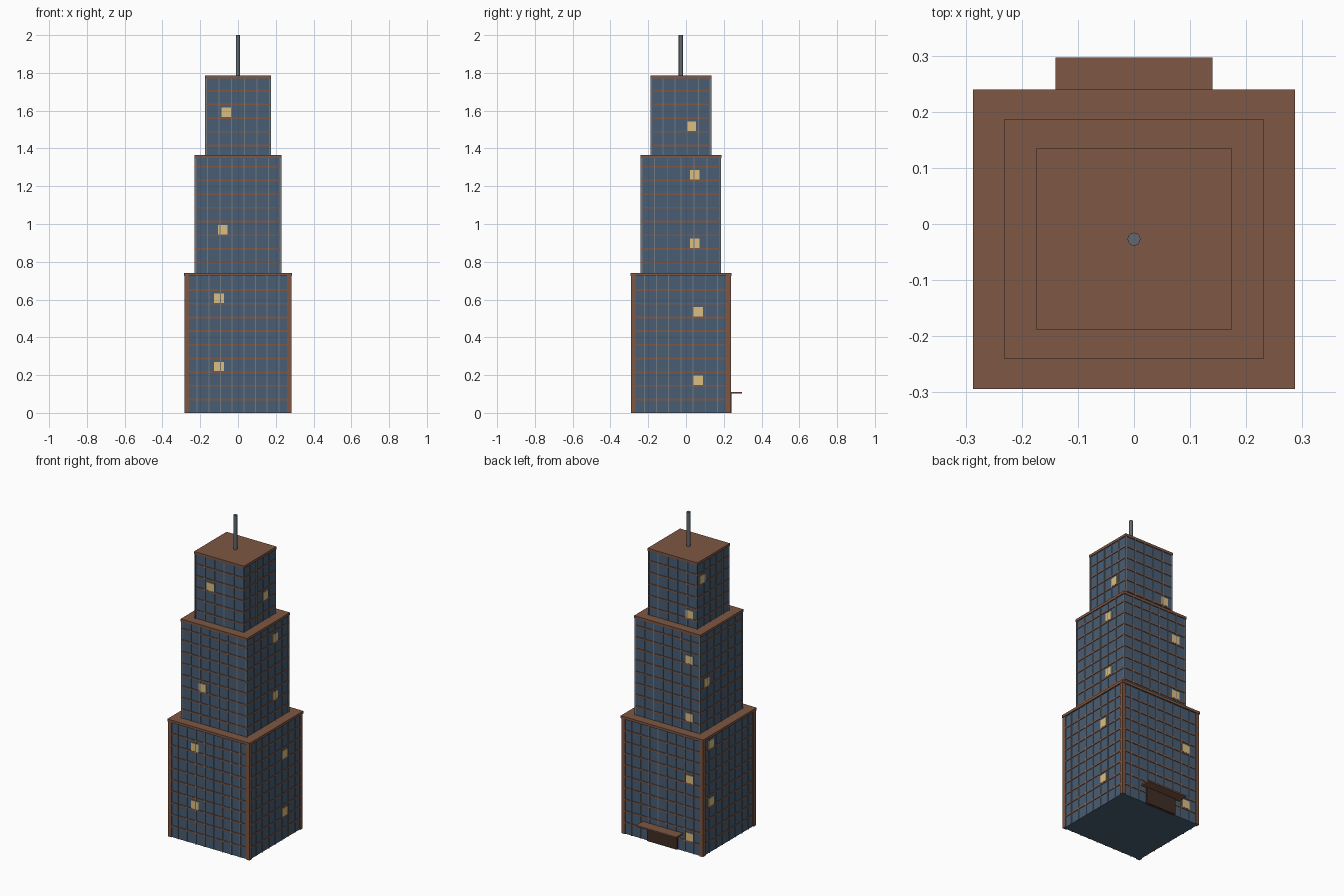
import bpy, bmesh, math
from mathutils import Matrix, Vector

if "Cube" in bpy.data.objects:
    bpy.data.objects.remove(bpy.data.objects["Cube"])

CY = -0.027          # tower axis in y
FLOOR = 0.0725       # storey height


def material(name, rgb):
    m = bpy.data.materials.new(name)
    m.diffuse_color = (*rgb, 1)
    m.use_nodes = True
    m.node_tree.nodes["Principled BSDF"].inputs["Base Color"].default_value = m.diffuse_color
    return m


GLASS = material("blue_glass", (0.065, 0.11, 0.175))
BROWN = material("brown_stone", (0.21, 0.095, 0.057))
STEEL = material("grey_mullion", (0.17, 0.19, 0.21))
LIGHT = material("lit_window", (0.72, 0.52, 0.22))
DOOR = material("dark_door", (0.05, 0.028, 0.018))
METAL = material("mast_metal", (0.12, 0.14, 0.16))


def boxes(name, items, mat):
    """One object from (min corner, max corner) boxes."""
    bm = bmesh.new()
    for lo, hi in items:
        lo, hi = Vector(lo), Vector(hi)
        bmesh.ops.create_cube(bm, size=1, matrix=Matrix.Translation((lo + hi) / 2)
                              @ Matrix.Diagonal((*(hi - lo), 1)))
    me = bpy.data.meshes.new(name)
    bm.to_mesh(me)
    bm.free()
    me.materials.append(mat)
    ob = bpy.data.objects.new(name, me)
    bpy.context.collection.objects.link(ob)
    return ob


def block(hx, hy, z0, z1):
    return (-hx, CY - hy, z0), (hx, CY + hy, z1)


def on_face(face, hx, hy, u, half_u, z0, z1, out):
    """Box straddling a facade: u runs along x (front/back) or y (sides)."""
    if face in ("front", "back"):
        y = CY + (hy if face == "back" else -hy)
        return (u - half_u, y - out, z0), (u + half_u, y + out, z1)
    x = hx if face == "right" else -hx
    return (x - out, CY + u - half_u, z0), (x + out, CY + u + half_u, z1)


# base z, roof z, glass half sizes, roof half sizes
TIERS = [("lower", 0.0, 0.74, 0.278, 0.258, 0.287, 0.267),
         ("middle", 0.725, 1.365, 0.225, 0.209, 0.231, 0.214),
         ("upper", 1.345, 1.785, 0.169, 0.157, 0.174, 0.162)]
# face: (first lit storey, offset as a share of the half width)
LIT = {"front": (3, -0.36), "right": (2, 0.35), "back": (1, -0.68), "left": (4, 0.69)}

for name, z0, z1, hx, hy, rx, ry in TIERS:
    top = z1 - 0.016
    boxes(name + "_glass_body", [block(hx, hy, z0, top)], GLASS)
    boxes(name + "_roof_slab", [block(rx, ry, top, z1)], BROWN)

    # floor bands wrapping the tower
    bands, k = [], 1
    while z0 + k * FLOOR < top - 0.005:
        z = z0 + k * FLOOR - 0.002
        bands.append(block(hx + 0.0035, hy + 0.0035, z - 0.0045, z + 0.0045))
        k += 1
    boxes(name + "_floor_bands", bands, BROWN)

    # vertical mullions and scattered lit windows
    mullions, windows = [], []
    for face, (first, share) in LIT.items():
        h = hx if face in ("front", "back") else hy
        n = round(2 * h / 0.065)
        for i in range(n + 1):
            mullions.append(on_face(face, hx, hy, -h + 2 * h * i / n, 0.0025, z0, top, 0.0045))
        for s in (first, first + 5):
            zc = z0 + s * FLOOR + 0.028
            if zc + 0.02 < top:
                windows.append(on_face(face, hx, hy, h * share, 0.026,
                                       zc - 0.025, min(zc + 0.025, top), 0.004))
    boxes(name + "_mullions", mullions, STEEL)
    boxes(name + "_lit_windows", windows, LIGHT)

# corner columns of the lowest tier
boxes("corner_columns",
      [((sx * 0.272 - 0.012, CY + sy * 0.252 - 0.012, 0),
        (sx * 0.272 + 0.012, CY + sy * 0.252 + 0.012, 0.724))
       for sx in (-1, 1) for sy in (-1, 1)], BROWN)

# entrance at the back
boxes("entrance_door", [((-0.105, 0.22, 0), (0.105, 0.24, 0.102))], DOOR)
boxes("entrance_canopy", [((-0.14, 0.225, 0.102), (0.14, 0.297, 0.111))], BROWN)

# roof mast
bpy.ops.mesh.primitive_cylinder_add(vertices=16, radius=0.0115, depth=0.22,
                                    location=(0, CY, 1.89))
mast = bpy.context.object
mast.name = "roof_mast"
mast.data.materials.append(METAL)
bpy.ops.object.shade_smooth_by_angle(angle=math.radians(40))
